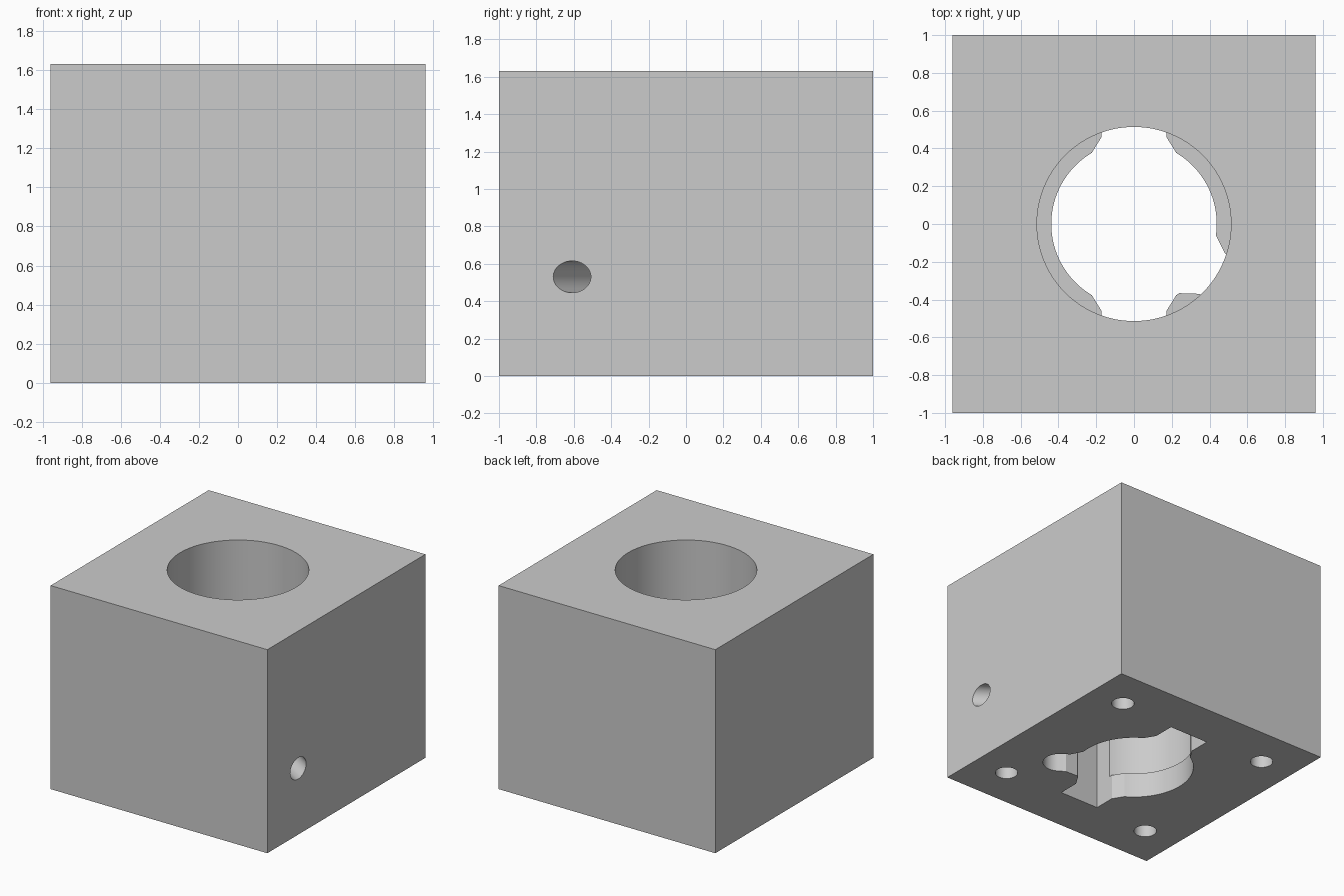
import bpy, bmesh, math
from mathutils import Matrix, Vector

cube = bpy.data.objects.get("Cube")
if cube:
    bpy.data.objects.remove(cube, do_unlink=True)

WIDTH, DEPTH, HEIGHT = 1.92, 2.0, 1.63
LIP = 0.2              # height of the narrow lower bore
SLOT_TOP = 0.85        # ceiling of the slots
PIN_ANGLE = math.radians(-32.4)

grey = bpy.data.materials.new("plain_grey")
grey.use_nodes = True
grey.diffuse_color = (0.6, 0.6, 0.6, 1)
grey.node_tree.nodes["Principled BSDF"].inputs["Base Color"].default_value = (0.6, 0.6, 0.6, 1)


def prism(name, outline, z0, z1, matrix=None):
    """Extrude a flat outline from z0 to z1."""
    bm = bmesh.new()
    face = bm.faces.new([bm.verts.new((x, y, z0)) for x, y in outline])
    ext = bmesh.ops.extrude_face_region(bm, geom=[face])
    verts = [v for v in ext["geom"] if isinstance(v, bmesh.types.BMVert)]
    bmesh.ops.translate(bm, verts=verts, vec=(0, 0, z1 - z0))
    if matrix:
        bm.transform(matrix)
    bmesh.ops.recalc_face_normals(bm, faces=bm.faces)
    mesh = bpy.data.meshes.new(name)
    bm.to_mesh(mesh)
    bm.free()
    mesh.materials.append(grey)
    obj = bpy.data.objects.new(name, mesh)
    bpy.context.collection.objects.link(obj)
    return obj


def arc(radius, cx=0, cy=0, start=0, sweep=math.tau, steps=96):
    count = steps if sweep == math.tau else steps + 1
    angles = [start + sweep * i / steps for i in range(count)]
    return [(cx + radius * math.cos(a), cy + radius * math.sin(a)) for a in angles]


def cut(body, cutter):
    """Subtract a cutter from the body, then discard it."""
    cutter.hide_render = True
    mod = body.modifiers.new("cut", 'BOOLEAN')
    mod.operation, mod.solver, mod.object = 'DIFFERENCE', 'EXACT', cutter
    bpy.context.view_layer.objects.active = body
    bpy.ops.object.modifier_apply(modifier=mod.name)
    bpy.data.objects.remove(cutter, do_unlink=True)


# Solid block
w, d = WIDTH / 2, DEPTH / 2
block = prism("housing_block", [(-w, -d), (w, -d), (w, d), (-w, d)], 0, HEIGHT)

# Wide upper bore and narrow lower bore
cut(block, prism("upper_bore", arc(0.514), LIP, HEIGHT + 0.2))
cut(block, prism("lower_bore", arc(0.438), -0.2, LIP + 0.2))

# Front and back slots with flared mouths
slot = [(0.172, 0.63), (0.172, 0.46), (0.224, 0.376)]
side = slot + [(x, -y) for x, y in reversed(slot)]
cut(block, prism("key_slots", side + [(-x, -y) for x, y in side], -0.2, SLOT_TOP))

# Round-ended pocket pointing at the side hole
pocket = [(0.2, -0.18), (0.4, -0.18), (0.49, -0.127)]
pocket += arc(0.127, cx=0.55, start=-math.pi / 2, sweep=math.pi, steps=24)
pocket += [(0.49, 0.127), (0.4, 0.18), (0.2, 0.18)]
turn = Matrix.Rotation(PIN_ANGLE, 4, 'Z')
cut(block, prism("pin_pocket", pocket, -0.2, SLOT_TOP, turn))

# Angled side hole reaching the pocket
aim = Vector((math.cos(PIN_ANGLE), math.sin(PIN_ANGLE), 0)).to_track_quat('Z', 'Y')
place = Matrix.Translation((0, 0, 0.53)) @ aim.to_matrix().to_4x4()
cut(block, prism("side_hole", arc(0.085, steps=48), 0.5, 1.4, place))

# Four blind screw holes underneath
for sx in (-1, 1):
    for sy in (-1, 1):
        cut(block, prism("screw_hole", arc(0.083, 0.668 * sx, 0.668 * sy, steps=48), -0.2, 0.5))

# Smooth the bores, keep the corners crisp
bpy.ops.object.select_all(action='DESELECT')
block.select_set(True)
bpy.context.view_layer.objects.active = block
bpy.ops.object.shade_smooth_by_angle(angle=math.radians(25))
